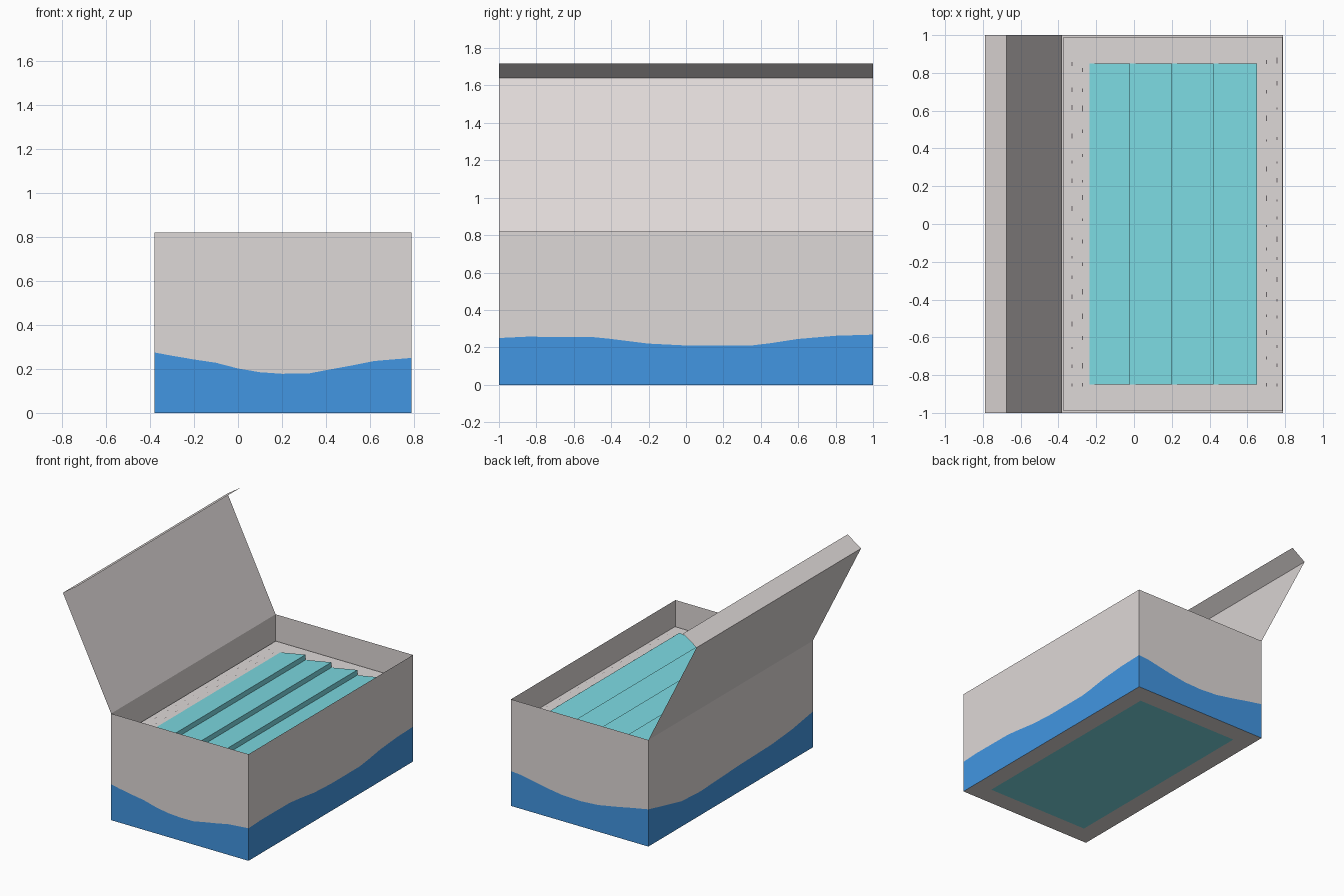
import bpy
import random

if "Cube" in bpy.data.objects:
    bpy.data.objects.remove(bpy.data.objects["Cube"])

random.seed(4)


def lin(c):
    c /= 255
    return c / 12.92 if c <= 0.04045 else ((c + 0.055) / 1.055) ** 2.4


def material(name, r, g, b):
    m = bpy.data.materials.new(name)
    m.diffuse_color = (lin(r), lin(g), lin(b), 1)
    m.use_nodes = True
    m.node_tree.nodes["Principled BSDF"].inputs["Base Color"].default_value = m.diffuse_color
    return m


CARD = material("pale_grey_card", 222, 216, 215)
BLUE = material("blue_band", 66, 150, 226)
TEAL = material("teal_print", 124, 217, 225)
INK = material("grey_ink", 105, 100, 102)


def add(name, verts, faces, mats, idx=None):
    me = bpy.data.meshes.new(name)
    me.from_pydata(verts, [], faces)
    for m in mats:
        me.materials.append(m)
    if idx:
        for p, i in zip(me.polygons, idx):
            p.material_index = i
    me.update()
    ob = bpy.data.objects.new(name, me)
    bpy.context.collection.objects.link(ob)
    return ob


X0, X1, Y0, Y1, H = -0.38, 0.79, -1.0, 1.0, 0.82

# Band heights along each wall, as (position, height), going round the box
front = [(X0, .275), (-.3, .26), (-.2, .243), (-.1, .228), (0, .202), (.1, .185), (.2, .178),
         (.32, .179), (.42, .198), (.52, .216), (.62, .236), (.7, .243)]
right = [(Y0, .25), (-.85, .257), (-.5, .255), (-.4, .245), (-.2, .22), (0, .21),
         (.35, .21), (.45, .222), (.6, .245), (.8, .262)]
back = [(X1, .268), (.7, .26), (.5, .222), (.35, .2), (.2, .195), (.05, .205), (-.1, .232), (-.25, .262)]
left = [(Y1, .286), (.8, .24), (.6, .195), (.37, .183), (.1, .195), (-.12, .205), (-.5, .213), (-.75, .235)]
loop = ([(x, Y0, h) for x, h in front] + [(X1, y, h) for y, h in right]
        + [(x, Y1, h) for x, h in back] + [(X0, y, h) for y, h in left])

# Box walls: a blue lower row and a grey upper row
n = len(loop)
verts = [(x, y, 0) for x, y, h in loop] + loop + [(x, y, H) for x, y, h in loop]
faces, idx = [], []
for row in range(2):
    for i in range(n):
        j = (i + 1) % n
        faces.append((row * n + i, row * n + j, (row + 1) * n + j, (row + 1) * n + i))
        idx.append(1 - row)
add("box_walls", verts, faces, [CARD, BLUE], idx)


# Flat panel with a teal printed rectangle in the middle cell
def printed_panel(name, xs, ys, z, up):
    v = [(x, y, z) for y in ys for x in xs]
    f = []
    for r in range(3):
        for c in range(3):
            a = r * 4 + c
            q = (a, a + 1, a + 5, a + 4)
            f.append(q if up else q[::-1])
    add(name, v, f, [CARD, TEAL], [1 if k == 4 else 0 for k in range(9)])


PX0, PX1, PY = -0.235, 0.65, 0.85
printed_panel("box_bottom", (X0, PX0, PX1, X1), (Y0, -PY, PY, Y1), 0, False)
FLOOR = 0.62
printed_panel("inner_tray", (X0 + .008, PX0, PX1, X1 - .003), (Y0 + .01, -PY, PY, Y1 - .01), FLOOR, True)

# Four tilted slats, each rising towards the right with an upright step
edges = [PX0, -0.02, 0.20, 0.42, PX1]
for k in range(4):
    a, b = edges[k], edges[k + 1]
    lo, hi = FLOOR + .003, FLOOR + .043
    v = [(a, -PY, lo), (a, PY, lo), (b, -PY, hi), (b, PY, hi), (b, -PY, lo), (b, PY, lo)]
    add(f"slat_{k + 1}", v, [(0, 2, 3, 1), (2, 4, 5, 3), (0, 4, 2), (1, 3, 5)], [TEAL])

# Open lid sheet and its tuck flap
LX, LZ = -0.79, 1.64
add("lid", [(X0, Y0, H), (X0, Y1, H), (LX, Y1, LZ), (LX, Y0, LZ)], [(0, 1, 2, 3)], [CARD])
add("lid_flap", [(LX, Y0, LZ), (LX, Y1, LZ), (-.675, Y1, 1.717), (-.675, Y0, 1.717)], [(0, 1, 2, 3)], [CARD])

# Small printed dashes on the tray border
v, f = [], []
for x in (-.33, -.275, .7, .755):
    y = -.86
    while y < .86:
        w = random.uniform(.01, .03)
        s = len(v)
        v += [(x, y, FLOOR + .002), (x + .004, y, FLOOR + .002),
              (x + .004, y + w, FLOOR + .002), (x, y + w, FLOOR + .002)]
        f.append((s, s + 1, s + 2, s + 3))
        y += random.uniform(.09, .16)
add("tray_dashes", v, f, [INK])
